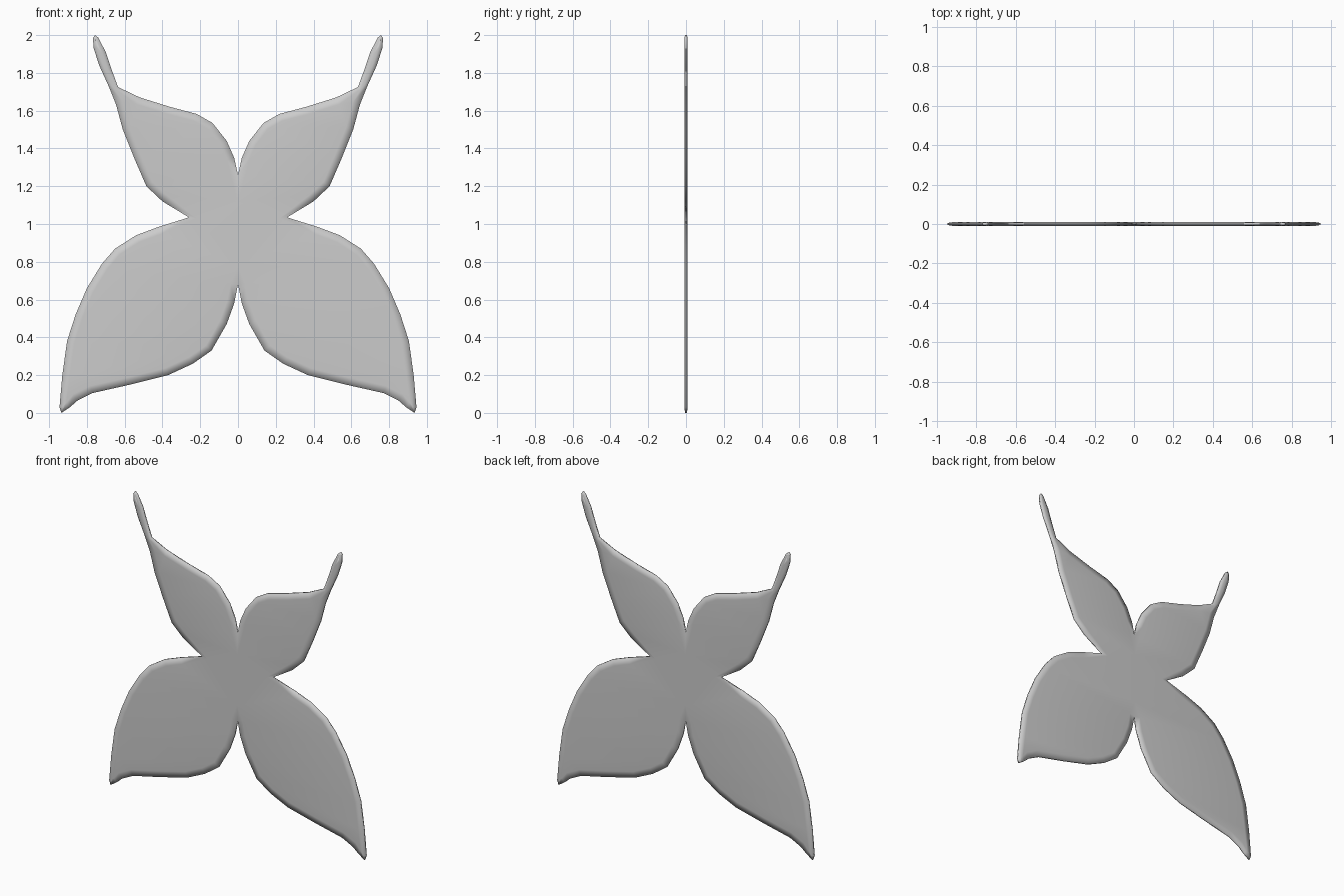
import bpy, bmesh
from mathutils import Vector
from mathutils.geometry import intersect_line_line_2d, tessellate_polygon

if "Cube" in bpy.data.objects:
    bpy.data.objects.remove(bpy.data.objects["Cube"])

# Right half outline (x, z), from the upper centre crease round to the lower one
upper = [(0, 1.12), (0, 1.26), (.02, 1.35), (.06, 1.44), (.135, 1.535), (.22, 1.583),
         (.36, 1.62), (.52, 1.67), (.635, 1.725), (.67, 1.82), (.7, 1.91), (.74, 1.987),
         (.757, 2.0), (.768, 1.985), (.764, 1.93), (.735, 1.84), (.685, 1.73),
         (.645, 1.63), (.61, 1.5), (.55, 1.35), (.485, 1.2), (.4, 1.12), (.26, 1.035)]
lower = [(.42, .985), (.54, .94), (.65, .87), (.72, .79), (.8, .66), (.86, .52),
         (.905, .38), (.93, .2), (.945, .03), (.935, 0), (.89, .03), (.85, .065),
         (.77, .105), (.57, .15), (.37, .2), (.24, .26), (.14, .33), (.06, .47),
         (.02, .58), (0, .68), (0, .78)]
pts = [Vector(p) for p in upper + lower]
N = len(pts)
FACE_Y, RIM_Y, BORDER = .009, .005, .04


def inner_point(i):
    """Step inward from the outline, less where the wing is narrow."""
    if i in (0, N - 1):
        return pts[i]
    p = pts[i]
    d = (p - pts[i - 1]).normalized() + (pts[i + 1] - p).normalized()
    n = Vector((d.y, -d.x)).normalized()
    width = 1
    for j in range(N):
        hit = intersect_line_line_2d(p + n * .003, p + n * 2, pts[j], pts[(j + 1) % N])
        if hit and j not in (i, i - 1):
            width = min(width, (hit - p).length)
    return p + n * min(BORDER, width * .38)


inner = [inner_point(i) for i in range(N)]
triangles = tessellate_polygon([[p.to_3d() for p in inner]])
bm = bmesh.new()
rims = []
for s in (-1, 1):
    # Flat wing face with a softly sloped border
    face = [bm.verts.new((p.x, s * FACE_Y, p.y)) for p in inner]
    rim = [bm.verts.new((p.x, s * RIM_Y, p.y)) for p in pts[1:-1]]
    rim = [face[0]] + rim + [face[-1]]
    for tri in triangles:
        bm.faces.new([face[k] for k in tri])
    for i in range(N - 1):
        quad = dict.fromkeys((rim[i], rim[i + 1], face[i + 1], face[i]))
        bm.faces.new(list(quad))
    rims.append(rim)
# Thin outer rim joining front and back
for i in range(1, N - 2):
    bm.faces.new((rims[0][i], rims[0][i + 1], rims[1][i + 1], rims[1][i]))
bmesh.ops.recalc_face_normals(bm, faces=bm.faces)
bm.normal_update()
if sum(f.normal.y * f.calc_center_median().y for f in bm.faces) < 0:
    bmesh.ops.reverse_faces(bm, faces=bm.faces)
for f in bm.faces:
    f.smooth = True

mesh = bpy.data.meshes.new("butterfly_wings")
bm.to_mesh(mesh)
bm.free()
wings = bpy.data.objects.new("butterfly_wings", mesh)
bpy.context.collection.objects.link(wings)

# Left pair of wings
mirror = wings.modifiers.new("Mirror", 'MIRROR')
mirror.use_axis[0] = True
mirror.use_clip = True
mirror.merge_threshold = .0005
